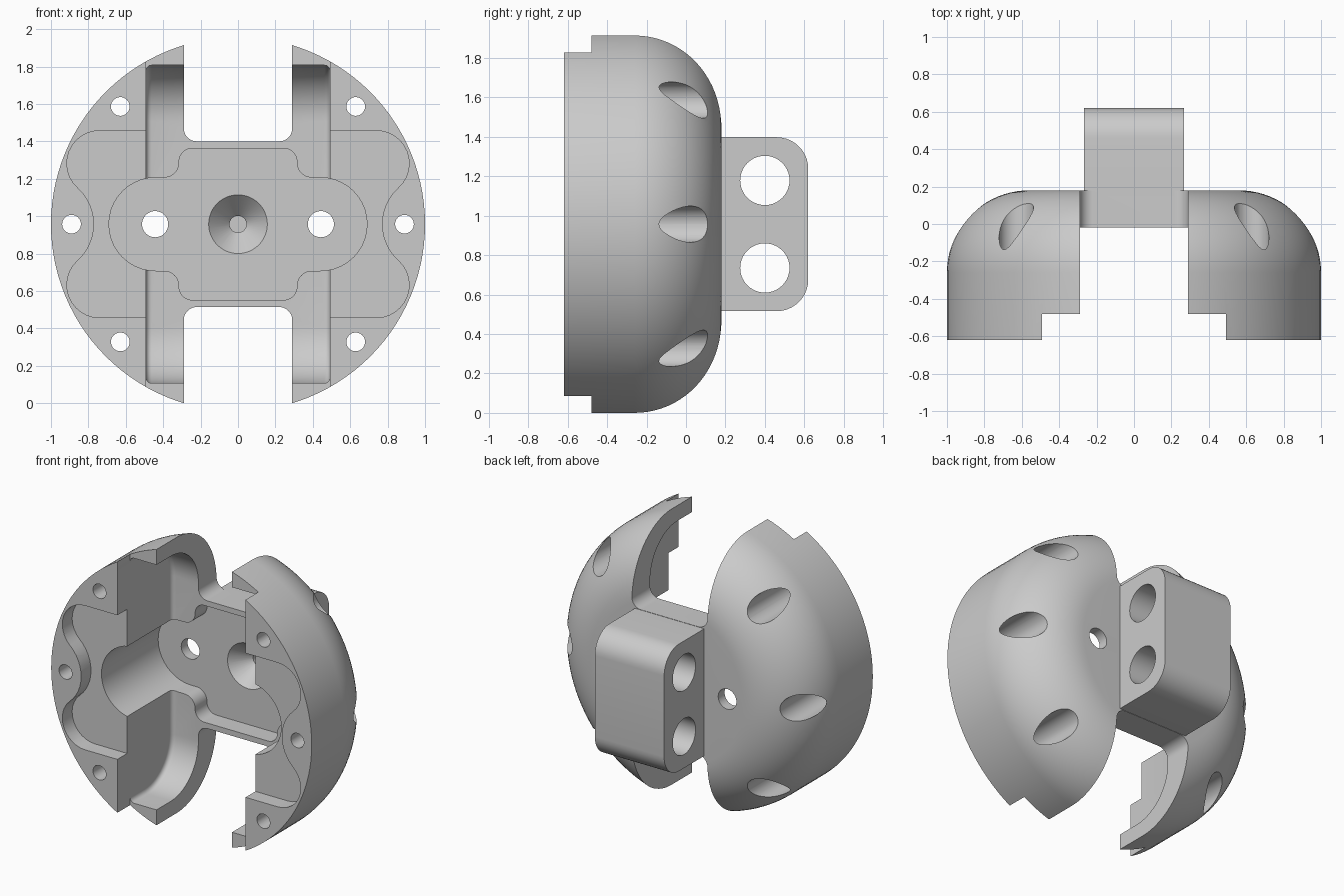
import bpy, bmesh, math
from mathutils import Vector

if "Cube" in bpy.data.objects:
    bpy.data.objects.remove(bpy.data.objects["Cube"], do_unlink=True)

ZC = 0.957                                # height of the shell axis
FRONT, BACK, STEP, FLOOR = -0.62, 0.18, -0.48, -0.02

grey = bpy.data.materials.new("plain grey")
grey.use_nodes = True
grey.diffuse_color = (0.6, 0.6, 0.6, 1)
grey.node_tree.nodes["Principled BSDF"].inputs["Base Color"].default_value = (0.6, 0.6, 0.6, 1)


def finish(name, bm):
    bmesh.ops.recalc_face_normals(bm, faces=bm.faces)
    mesh = bpy.data.meshes.new(name)
    bm.to_mesh(mesh)
    bm.free()
    mesh.materials.append(grey)
    ob = bpy.data.objects.new(name, mesh)
    ob.location.z = ZC
    bpy.context.collection.objects.link(ob)
    return ob


def arc(cx, cy, r, a0, a1, n=12):
    angles = [math.radians(a0 + (a1 - a0) * i / n) for i in range(n + 1)]
    return [(cx + r * math.cos(a), cy + r * math.sin(a)) for a in angles]


def circle(cx, cy, r, n=40):
    return arc(cx, cy, r, 0, 360, n)[:-1]


def rounded(corners, n=10):
    """Outline from (x, y, radius) corners."""
    out = []
    for i, (x, y, r) in enumerate(corners):
        p = Vector((x, y))
        if r == 0:
            out.append((x, y))
            continue
        a = (Vector(corners[i - 1][:2]) - p).normalized()
        b = (Vector(corners[(i + 1) % len(corners)][:2]) - p).normalized()
        half = a.angle(b) / 2
        centre = p + (a + b).normalized() * (r / math.sin(half))
        start = (p + a * (r / math.tan(half)) - centre).normalized()
        end = (p + b * (r / math.tan(half)) - centre).normalized()
        for k in range(n + 1):
            out.append(tuple(centre + start.slerp(end, k / n) * r))
    return out


def prism(name, pts, a, b, axis="Y", bevel=0):
    """Extrude an outline along Y (x, z points) or X (y, z points)."""
    bm = bmesh.new()
    place = (lambda p, t: (p[0], t, p[1])) if axis == "Y" else (lambda p, t: (t, p[0], p[1]))
    rings = [[bm.verts.new(place(p, t)) for p in pts] for t in (a, b)]
    caps = [bm.faces.new(ring) for ring in rings]
    for i in range(len(pts)):
        j = (i + 1) % len(pts)
        bm.faces.new((rings[0][i], rings[0][j], rings[1][j], rings[1][i]))
    bmesh.ops.recalc_face_normals(bm, faces=bm.faces)
    if bevel:
        bmesh.ops.bevel(bm, geom=[e for f in caps for e in f.edges], offset=bevel,
                        segments=4, profile=0.5, affect="EDGES")
    return finish(name, bm)


def lathe(name, profile, steps):
    """Turn (radius, y) points around the Y axis."""
    bm = bmesh.new()
    vs = [bm.verts.new((r, y, 0)) for r, y in profile]
    es = [bm.edges.new(pair) for pair in zip(vs, vs[1:])]
    bmesh.ops.spin(bm, geom=vs + es, cent=(0, 0, 0), axis=(0, 1, 0),
                   angle=math.tau, steps=steps)
    bmesh.ops.remove_doubles(bm, verts=bm.verts, dist=1e-5)
    return finish(name, bm)


def combine(target, tool, operation="DIFFERENCE"):
    tool.hide_render = True
    bpy.context.view_layer.objects.active = target
    mod = target.modifiers.new("boolean", "BOOLEAN")
    mod.operation, mod.solver, mod.object = operation, "EXACT", tool
    bpy.ops.object.modifier_apply(modifier=mod.name)
    bpy.data.objects.remove(tool, do_unlink=True)


# Domed shell
R = 0.44
shell = lathe("split_shell", [(0, FRONT), (1, FRONT)]
              + arc(1 - R, BACK - R, R, 0, 90, 20) + [(0, BACK)], 112)

# Front step and the rounded channel behind it
step = [(-0.492, -1.2), (0.492, -1.2), (0.492, 1.2), (-0.492, 1.2)]
combine(shell, prism("step_cutter", step, -0.8, STEP))
channel = rounded([(-0.8, -0.85, 0), (FLOOR, -0.85, 0.3), (FLOOR, 0.85, 0.3), (-0.8, 0.85, 0)], 14)
combine(shell, prism("channel_cutter", channel, -0.4921, 0.4921, "X", bevel=0.03))

# Upper and lower slots through the shell
for s in (-1, 1):
    slot = rounded([(-0.29, s * 0.443, 0.07), (0.29, s * 0.443, 0.07),
                    (0.29, s * 1.2, 0), (-0.29, s * 1.2, 0)])
    combine(shell, prism("slot_cutter", slot, -0.9, 0.4))

# Cross-shaped recess with round side lobes
quarter = [(0.69, 0.249, 0.2485), (0.315, 0.249, 0.08), (0.315, 0.405, 0.07)]
right = [(x, -z, r) for x, z, r in reversed(quarter)] + quarter
cross = right + [(-x, -z, r) for x, z, r in right]
combine(shell, prism("recess_cutter", rounded(cross), -0.8, 0.11))

# Shallow front pockets that curve around the middle screws
pocket = ([(0.4, 0.5)] + arc(0.74, 0.325, 0.175, 90, -48) + arc(1.032, 0, 0.262, 132, 228)[1:-1]
          + arc(0.74, -0.325, 0.175, 48, -90) + [(0.4, -0.5)])
for s in (-1, 1):
    combine(shell, prism("pocket_cutter", [(s * x, z) for x, z in pocket], -0.8, -0.512))

# Screw holes with counterbores opening through the dome, and plate holes
for s in (-1, 1):
    for angle in (-45, 0, 45):
        x = s * 0.89 * math.cos(math.radians(angle))
        z = 0.89 * math.sin(math.radians(angle))
        combine(shell, prism("screw_cutter", circle(x, z, 0.05), -0.8, 0.4))
        combine(shell, prism("counterbore_cutter", circle(x, z, 0.092), -0.4, 0.4))
    combine(shell, prism("plate_hole_cutter", circle(s * 0.443, 0, 0.07), -0.8, 0.4))

# Rear mounting block with two cross holes
block = rounded([(0.13, -0.441, 0), (0.62, -0.441, 0.16), (0.62, 0.441, 0.16), (0.13, 0.441, 0)])
mount = prism("rear_mount", block, -0.266, 0.266, "X")
for s in (-1, 1):
    combine(mount, prism("cross_hole_cutter", circle(0.4, s * 0.222, 0.125), -0.5, 0.5, "X"))
combine(shell, mount, "UNION")

# Central countersunk blind hole
combine(shell, lathe("countersink_cutter", [(0, 0.02), (0.157, 0.02), (0.157, 0.11),
                                            (0.045, 0.23), (0.045, 0.4), (0, 0.4)], 48))

bpy.ops.object.select_all(action="DESELECT")
shell.select_set(True)
bpy.context.view_layer.objects.active = shell
bpy.ops.object.shade_smooth_by_angle(angle=math.radians(30))
